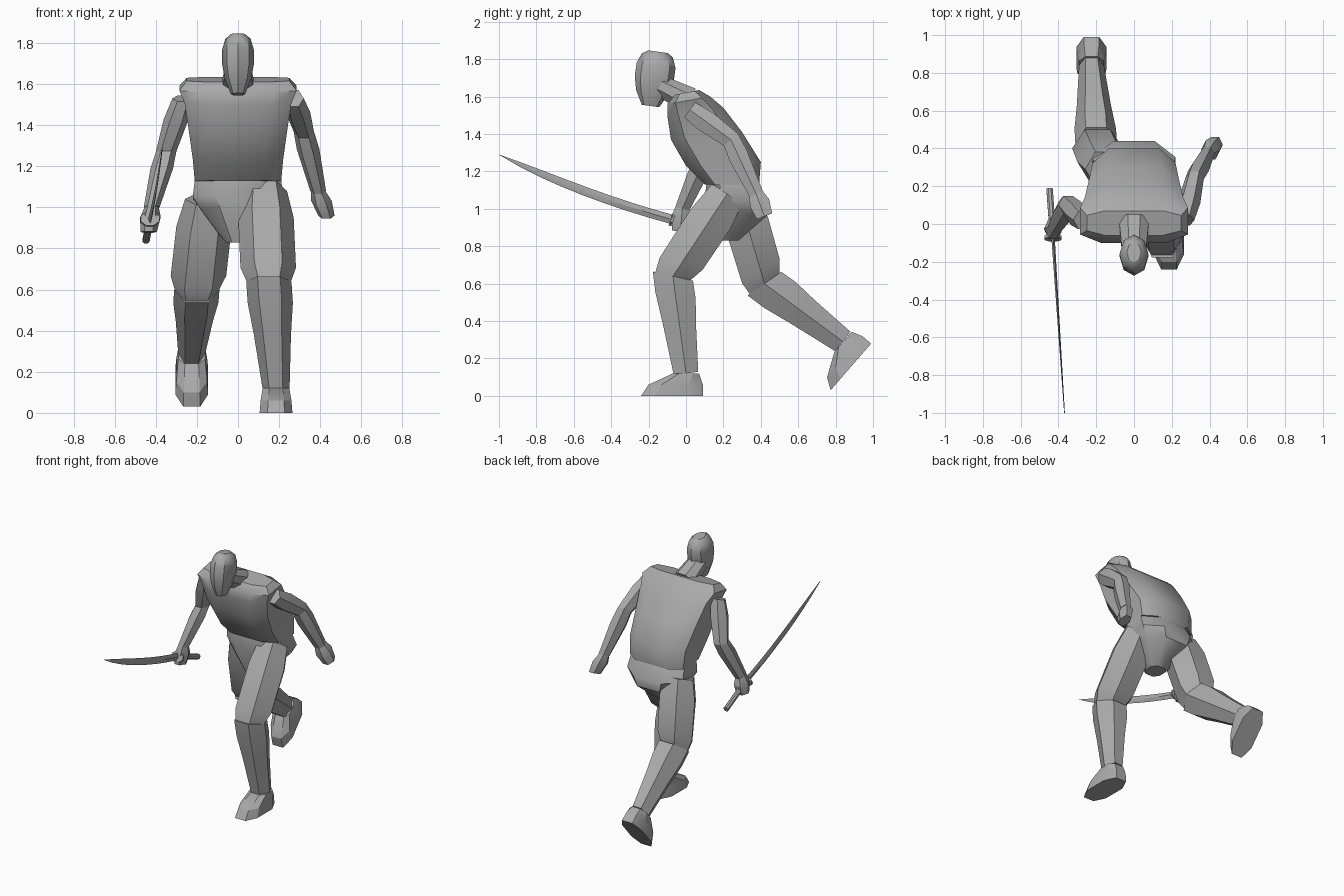
import bpy, bmesh
from math import sin, cos, pi, radians
from mathutils import Vector

if "Cube" in bpy.data.objects:
    bpy.data.objects.remove(bpy.data.objects["Cube"])

gray = bpy.data.materials.new("plain gray")
gray.use_nodes = True
colour = (0.4, 0.4, 0.4, 1)
gray.diffuse_color = colour
gray.node_tree.nodes["Principled BSDF"].inputs["Base Color"].default_value = colour


def outline(sides, turn, power):
    """Unit cross-section, squared off by a power below one and scaled to fill its box."""
    angles = [2 * pi * (k + turn) / sides for k in range(sides)]

    def fit(values):
        largest = max(abs(value) for value in values)
        return [(1 if value > 0 else -1) * (abs(value) / largest) ** power for value in values]
    return list(zip(fit([sin(angle) for angle in angles]), fit([cos(angle) for angle in angles])))


def loft(name, rings, sides=6, turn=0.5, power=1, smooth=28):
    """Skin a list of rings, each a centre, a half width along x and a half depth vector."""
    bm = bmesh.new()
    loops = [[bm.verts.new(centre + Vector((width * s, 0, 0)) + depth * c)
              for s, c in outline(sides, turn, power)] for centre, width, depth in rings]
    for lower, upper in zip(loops, loops[1:]):
        for k in range(sides):
            j = (k + 1) % sides
            bm.faces.new((lower[k], lower[j], upper[j], upper[k]))
    bm.faces.new(loops[0])
    bm.faces.new(loops[-1])
    bmesh.ops.recalc_face_normals(bm, faces=bm.faces)
    mesh = bpy.data.meshes.new(name)
    bm.to_mesh(mesh)
    bm.free()
    mesh.materials.append(gray)
    part = bpy.data.objects.new(name, mesh)
    bpy.context.collection.objects.link(part)
    bpy.ops.object.select_all(action="DESELECT")
    part.select_set(True)
    bpy.context.view_layer.objects.active = part
    bpy.ops.object.shade_smooth_by_angle(angle=radians(smooth))


def trunk(name, spans, power):
    """Loft rings given as half width, front (y, z) and back (y, z)."""
    rings = []
    for width, front, back in spans:
        front, back = Vector((0, *front)), Vector((0, *back))
        rings.append(((front + back) / 2, width, (front - back) / 2))
    loft(name, rings, sides=8, power=power, smooth=40)


def chain(joints, segments, **options):
    """Build segments from joint to joint, with mitred cuts where they meet."""
    joints = [Vector(joint) for joint in joints]
    cuts = []
    for start, end in zip(joints, joints[1:]):
        along = end - start
        cuts.append(Vector((0, along.z, -along.y)).normalized())
    mitres = [cuts[0]] + [(a + b).normalized() for a, b in zip(cuts, cuts[1:])] + [cuts[-1]]
    for k, (name, width, depth, profile) in enumerate(segments):
        rings = []
        for t, scale in profile:
            facing = mitres[k].lerp(mitres[k + 1], t)
            rings.append((joints[k].lerp(joints[k + 1], t), width * scale, facing * depth * scale))
        loft(name, rings, **options)


def leg(side, hip, knee, ankle, pitch):
    """Thigh, shin and a foot whose toes point down by the pitch."""
    chain((hip, knee, ankle), [
        (side + "_thigh", .135, .12, [(0, .8), (.3, 1), (.85, 1), (1, .8)]),
        (side + "_shin", .11, .11, [(0, 1), (.2, 1), (.5, .82), (1, .6)]),
    ])
    forward = Vector((0, -cos(pitch), -sin(pitch)))
    up = Vector((0, -sin(pitch), cos(pitch)))
    rings = []
    for drop, toe, heel, width in [(0, .07, .07, .065), (.06, .2, .09, .075), (.12, .24, .09, .08)]:
        centre = Vector(ankle) - up * drop + forward * (toe - heel) / 2
        rings.append((centre, width, forward * (toe + heel) / 2))
    loft(side + "_foot", rings, sides=8, power=.75)


def arm(side, *joints):
    """Upper arm, forearm and closed hand."""
    chain(joints, [
        (side + "_upper_arm", .055, .055, [(0, .9), (.4, 1.1), (1, .9)]),
        (side + "_forearm", .055, .055, [(0, .9), (.3, 1), (1, .7)]),
        (side + "_hand", .05, .055, [(0, .7), (.4, 1), (1, .8)]),
    ])


# Trunk
trunk("torso", [
    (.21, (.1, 1.13), (.39, 1.12)),
    (.22, (0, 1.23), (.4, 1.25)),
    (.24, (-.08, 1.37), (.3, 1.41)),
    (.26, (-.1, 1.5), (.2, 1.54)),
    (.285, (-.1, 1.56), (.13, 1.6)),
    (.25, (-.06, 1.61), (.07, 1.635)),
], power=.55)
trunk("pelvis", [
    (.21, (.11, 1.14), (.39, 1.12)),
    (.22, (.1, 1.06), (.44, 1.03)),
    (.18, (.1, 1), (.43, .96)),
    (.06, (.15, .83), (.28, .83)),
], power=.8)

# Neck and head
chain([(0, .02, 1.58), (0, -.14, 1.66)],
      [("neck", .08, .07, [(0, 1), (1, .8)])], sides=8)
chain([(0, -.19, 1.55), (0, -.15, 1.84)],
      [("head", .077, .105, [(0, .45), (.25, .83), (.5, 1), (.75, 1), (.93, .8), (1, .5)])],
      sides=8, turn=0, smooth=35)

# Left leg planted in front, right leg pushing off behind
leg("left", (.13, .22, 1.08), (.15, -.07, .64), (.185, 0, .12), pitch=0)
leg("right", (-.15, .29, 1.04), (-.2, .42, .6), (-.225, .84, .29), pitch=radians(49))

# Left arm swung back, right arm lowered to the weapon
arm("left", (.27, .02, 1.53), (.32, .24, 1.37), (.39, .375, 1.08), (.43, .42, .96))
arm("right", (-.27, .02, 1.53), (-.35, .1, 1.27), (-.42, -.02, 1), (-.435, -.03, .88))

# Curved sword held in the right hand
guard = Vector((-.428, -.08, .945))
pommel = Vector((-.447, .185, .84))
blade = []
for step in range(9):
    t = step / 8
    centre = guard + Vector((.06 * t, -.92 * t, .25 * t + .095 * t * t))
    blade.append((centre, .009 - .007 * t, Vector((0, .008, .023)) * (1.02 - t ** 5)))
loft("sword_blade", blade, sides=4, turn=0)
chain([guard, pommel], [
    ("sword_handle", .017, .018, [(0, 1), (1, 1)]),
], sides=8)
chain([guard, guard.lerp(pommel, .05)], [
    ("sword_guard", .045, .035, [(0, 1), (1, 1)]),
], sides=8)
